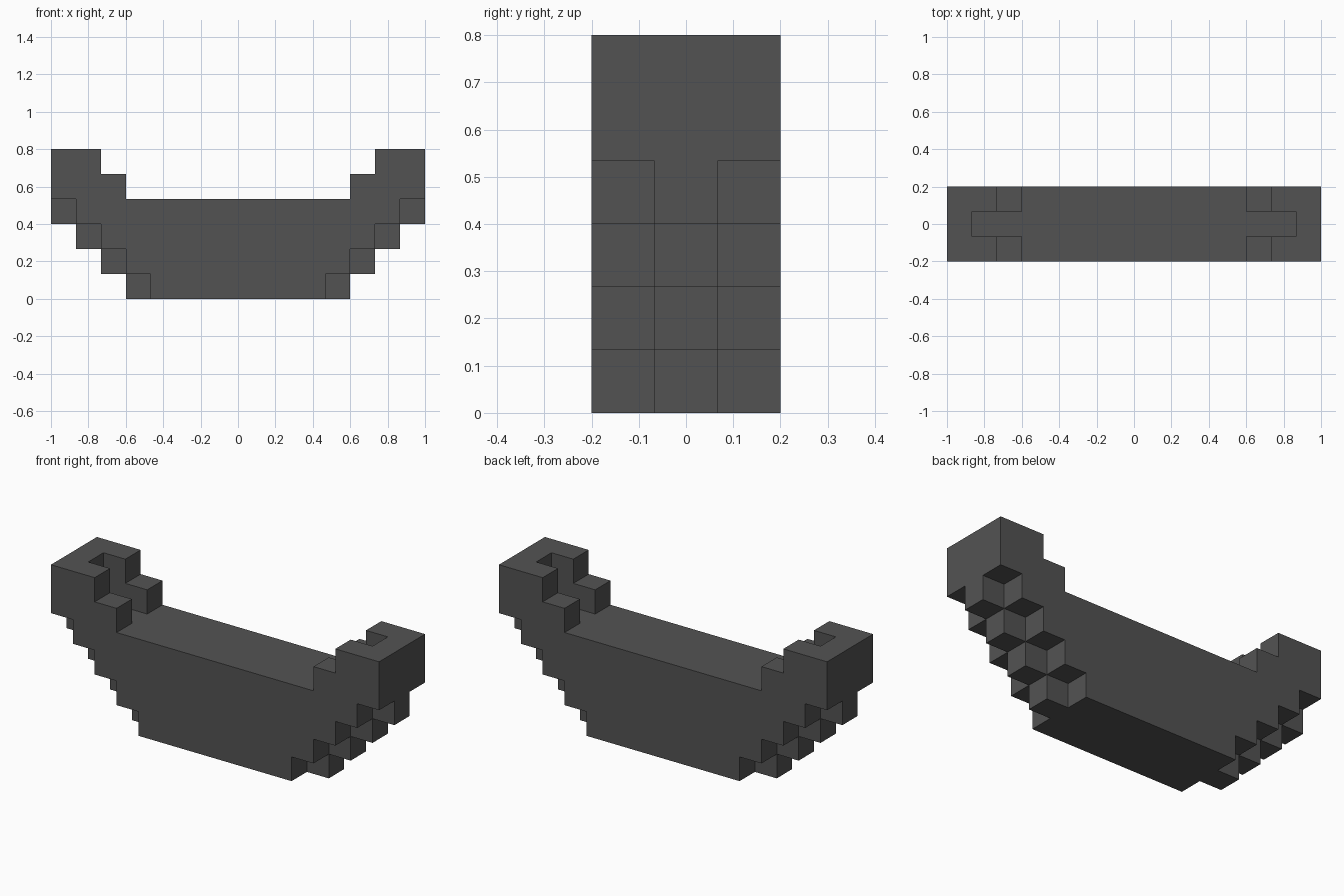
import bpy
import bmesh
from mathutils import Vector

cube = bpy.data.objects.get("Cube")
if cube:
    bpy.data.objects.remove(cube, do_unlink=True)

U = 2 / 15  # edge length of one block

# Half-lengths in blocks per layer (inner, outer), from the keel up
SIDE_ROW = [(0, 3.5), (0, 4.5), (0, 5.5), (0, 6.5), (4.5, 7.5), (5.5, 7.5)]
KEEL_ROW = [(0, 4.5), (0, 5.5), (0, 6.5), (0, 7.5), (6.5, 7.5), (6.5, 7.5)]
ROWS = {-1: SIDE_ROW, 0: KEEL_ROW, 1: SIDE_ROW}


def filled(x, y, z):
    """True where the hull has a block; x and y count from the centre."""
    if y not in ROWS or not 0 <= z < len(SIDE_ROW):
        return False
    inner, outer = ROWS[y][z]
    return inner <= abs(x) < outer


def add_face(bm, centre, normal):
    """Add one outward-facing square on the given side of a block."""
    n = Vector(normal)
    a = Vector((n.y, n.z, n.x)) / 2
    b = n.cross(a)
    mid = Vector(centre) + n / 2
    corners = (mid - a - b, mid + a - b, mid + a + b, mid - a + b)
    bm.faces.new([bm.verts.new(c * U) for c in corners])


def make_material(name, colour):
    mat = bpy.data.materials.new(name)
    mat.use_nodes = True
    mat.diffuse_color = colour
    bsdf = next(n for n in mat.node_tree.nodes if n.type == "BSDF_PRINCIPLED")
    bsdf.inputs["Base Color"].default_value = colour
    return mat


# Stepped hull with raised, notched ends: only exposed block sides get faces
DIRECTIONS = [(1, 0, 0), (-1, 0, 0), (0, 1, 0), (0, -1, 0), (0, 0, 1), (0, 0, -1)]
bm = bmesh.new()
for x in range(-7, 8):
    for y in ROWS:
        for z in range(len(SIDE_ROW)):
            if not filled(x, y, z):
                continue
            for d in DIRECTIONS:
                if not filled(x + d[0], y + d[1], z + d[2]):
                    add_face(bm, (x, y, z + 0.5), d)

# Weld the squares and merge them into clean flat faces
bmesh.ops.remove_doubles(bm, verts=bm.verts[:], dist=0.001)
bmesh.ops.dissolve_limit(bm, angle_limit=0.01, verts=bm.verts[:], edges=bm.edges[:])
bmesh.ops.recalc_face_normals(bm, faces=bm.faces[:])

mesh = bpy.data.meshes.new("hull")
bm.to_mesh(mesh)
bm.free()
mesh.materials.append(make_material("dark grey", (0.086, 0.086, 0.086, 1)))
hull = bpy.data.objects.new("hull", mesh)
bpy.context.collection.objects.link(hull)
